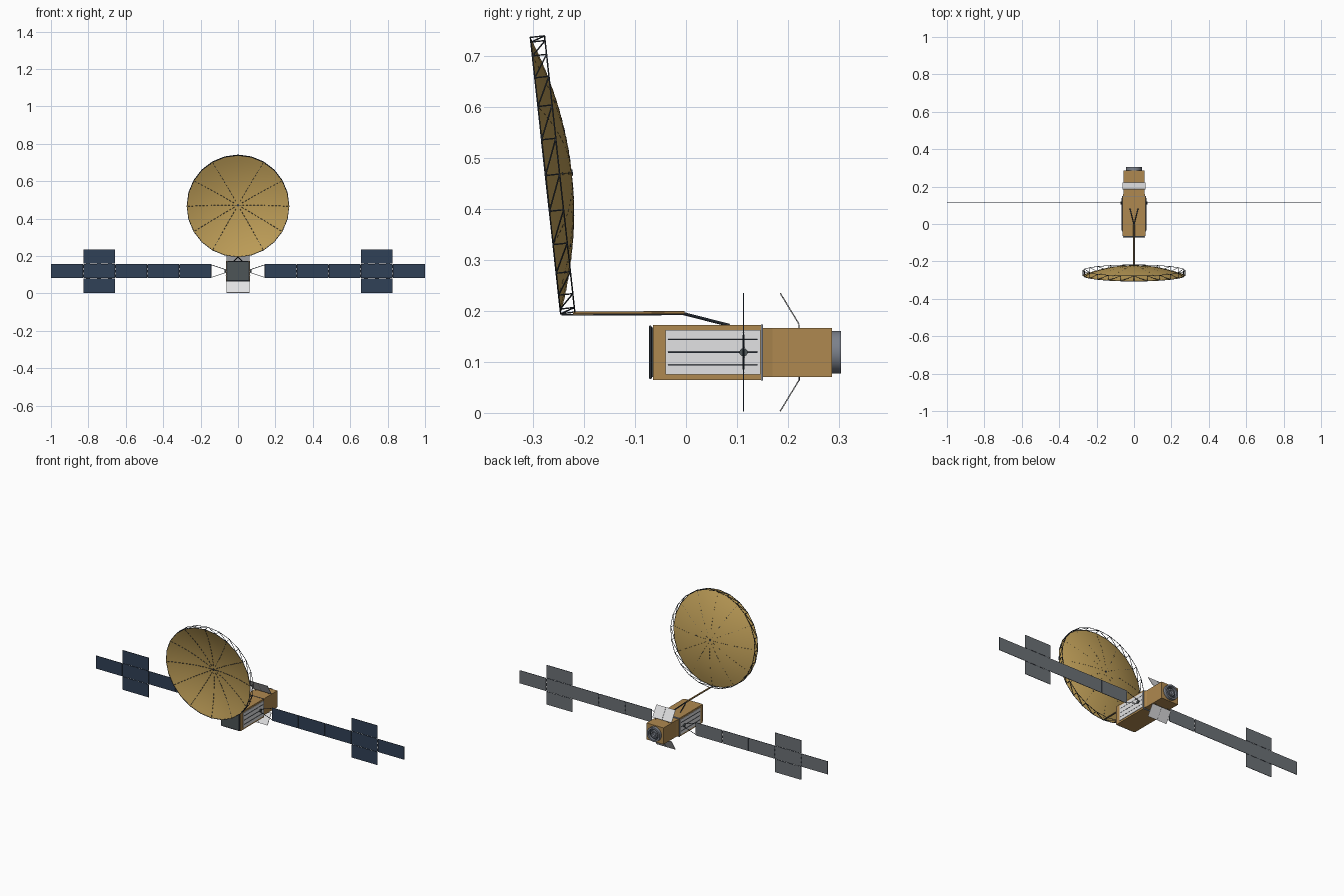
import bpy, bmesh
from math import sin, cos, pi, tau
from mathutils import Vector, Matrix

cube = bpy.data.objects.get("Cube")
if cube:
    bpy.data.objects.remove(cube)


def material(name, rgb):
    m = bpy.data.materials.new(name)
    m.use_nodes = True
    m.diffuse_color = (*rgb, 1)
    bsdf = m.node_tree.nodes["Principled BSDF"]
    bsdf.inputs["Base Color"].default_value = (*rgb, 1)
    bsdf.inputs["Roughness"].default_value = 0.6
    return m


GOLD = material("gold mesh", (0.53, 0.35, 0.1))
FOIL = material("copper foil", (0.43, 0.25, 0.08))
WHITE = material("radiator white", (0.76, 0.76, 0.77))
NAVY = material("solar cell navy", (0.03, 0.052, 0.095))
GREY = material("panel back grey", (0.15, 0.165, 0.18))
DARK = material("strut dark grey", (0.035, 0.045, 0.06))
PLATE = material("front plate grey", (0.075, 0.09, 0.095))
METAL = material("nozzle metal", (0.2, 0.22, 0.26))


def finish(name, bm, *mats):
    bmesh.ops.recalc_face_normals(bm, faces=bm.faces)
    me = bpy.data.meshes.new(name)
    bm.to_mesh(me)
    bm.free()
    for m in mats:
        me.materials.append(m)
    ob = bpy.data.objects.new(name, me)
    bpy.context.collection.objects.link(ob)
    return ob


def smooth(ob):
    bpy.ops.object.select_all(action="DESELECT")
    ob.select_set(True)
    bpy.context.view_layer.objects.active = ob
    bpy.ops.object.shade_smooth_by_angle(angle=0.7)


def add_box(bm, lo, hi):
    lo, hi = Vector(lo), Vector(hi)
    size = hi - lo
    bmesh.ops.create_cube(bm, size=1, matrix=Matrix.Translation((lo + hi) / 2) @ Matrix.Diagonal((*size, 1)))


def box(name, lo, hi, mat):
    bm = bmesh.new()
    add_box(bm, lo, hi)
    return finish(name, bm, mat)


def rods(name, segments, radius, mat, sides=5):
    bm = bmesh.new()
    for a, b in segments:
        a, b = Vector(a), Vector(b)
        d = b - a
        place = Matrix.Translation((a + b) / 2) @ d.to_track_quat("Z", "Y").to_matrix().to_4x4()
        bmesh.ops.create_cone(bm, cap_ends=True, segments=sides, radius1=radius, radius2=radius,
                              depth=d.length, matrix=place)
    return finish(name, bm, mat)


def lathe_y(name, profile, z, mat, steps=32):
    # revolve (radius, y) points about a line along y
    bm = bmesh.new()
    vs = [bm.verts.new((r, y, z)) for r, y in profile]
    es = [bm.edges.new(p) for p in zip(vs, vs[1:])]
    bmesh.ops.spin(bm, geom=vs + es, cent=(0, 0, z), axis=(0, 1, 0), angle=tau, steps=steps)
    bmesh.ops.remove_doubles(bm, verts=bm.verts, dist=1e-5)
    smooth(finish(name, bm, mat))


MID = 0.119   # height of the body axis

# Body: main box, tapered neck and rear box
box("main_body", (-0.062, -0.065, 0.065), (0.062, 0.148, 0.173), FOIL)
bm = bmesh.new()
add_box(bm, (-0.055, 0.145, 0.07), (0.055, 0.287, 0.167))
bmesh.ops.bisect_plane(bm, geom=bm.verts[:] + bm.edges[:] + bm.faces[:],
                       plane_co=(0, 0.17, 0), plane_no=(0, 1, 0))
for v in bm.verts:
    if v.co.y < 0.15:
        v.co.x *= 1.12
finish("rear_body", bm, FOIL)
box("body_collar", (-0.063, 0.147, 0.064), (0.063, 0.151, 0.174), METAL)

# Front plate with a darker rim
box("front_plate", (-0.057, -0.072, 0.07), (0.057, -0.065, 0.168), PLATE)
corners = [(x, -0.07, z) for x, z in ((-0.057, 0.069), (0.057, 0.069), (0.057, 0.169), (-0.057, 0.169))]
rods("front_plate_rim", zip(corners, corners[1:] + corners[:1]), 0.003, DARK, 6)

# Rear nozzle
lathe_y("nozzle_ring", [(0.032, 0.286), (0.042, 0.286), (0.042, 0.304), (0.032, 0.304), (0.032, 0.286)], MID, METAL)
lathe_y("nozzle_floor", [(0, 0.289), (0.033, 0.289)], MID, DARK)
lathe_y("nozzle_core", [(0.023, 0.288), (0.021, 0.3), (0.013, 0.3), (0.011, 0.29), (0, 0.29)], MID, METAL)

for side, s in (("left", 1), ("right", -1)):
    # Side radiator with three pipes
    xs = sorted((s * 0.061, s * 0.065))
    box(side + "_radiator", (xs[0], -0.04, 0.075), (xs[1], 0.146, 0.163), WHITE)
    rods(side + "_radiator_pipes",
         [((s * 0.065, -0.035, MID + k), (s * 0.065, 0.14, MID + k)) for k in (-0.025, 0, 0.025)], 0.0012, DARK)

    # Solar wing: five bays, the fourth with an extra panel above and below
    bm = bmesh.new()
    hinges = []
    y0, half, gap = 0.113, 0.037, 0.0015
    pitch = 0.1715
    for i in range(5):
        x1 = 0.1425 + i * pitch
        x2 = x1 + pitch
        for row in ((-1, 0, 1) if i == 3 else (0,)):
            z = MID + row * 0.078
            a, b = sorted((s * (x1 + gap), s * (x2 - (gap if i < 4 else 0))))
            add_box(bm, (a, y0 - 0.0012, z - half - 0.001), (b, y0 + 0.0012, z + half + 0.001))
            if row:
                zh = MID + row * 0.039
                hinges += [((s * (x1 + pitch * t), y0, zh), (s * (x1 + pitch * (t + 0.12)), y0, zh))
                           for t in (0.1, 0.44, 0.78)]
        if i:
            hinges += [((s * x1, y0, MID + k), (s * x1, y0, MID + k + 0.014)) for k in (-0.032, -0.007, 0.018)]
    bm.normal_update()
    for f in bm.faces:
        f.material_index = 1 if f.normal.y > 0.5 else 0
    finish(side + "_solar_wing", bm, NAVY, GREY)
    rods(side + "_wing_hinges", hinges, 0.0018, DARK)

    # Yoke and drive hub
    rods(side + "_wing_yoke",
         [((s * 0.066, y0, MID + k * 0.008), (s * 0.144, y0, MID + k * 0.034)) for k in (-1, 1)]
         + [((s * 0.143, y0, MID - 0.034), (s * 0.143, y0, MID + 0.034))], 0.0016, DARK)
    rods(side + "_wing_hub", [((s * 0.06, y0, MID), (s * 0.072, y0, MID))], 0.008, PLATE, 16)

# Slanted rear shields above and below, each with a centre seam
for name, s in (("upper", 1), ("lower", -1)):
    inner = Vector((0, 0.222, MID + s * 0.055))
    outer = Vector((0, 0.185, MID + s * 0.116))
    across = Vector((0.062, 0, 0))
    thick = (outer - inner).cross(across).normalized() * 0.001
    bm = bmesh.new()
    layers = [[bm.verts.new(p + t) for p in (inner - across, inner + across, outer + across, outer - across)]
              for t in (-thick, thick)]
    for ring in layers:
        bm.faces.new(ring)
    for i in range(4):
        j = (i + 1) % 4
        bm.faces.new((layers[0][i], layers[0][j], layers[1][j], layers[1][i]))
    finish(name + "_shield", bm, WHITE)
    rods(name + "_shield_seam", [(inner, outer)], 0.0014, GREY)
    rods(name + "_shield_mounts", [((x, 0.222, MID + s * 0.047), inner + Vector((x, 0, 0)))
                                   for x in (-0.04, 0.04)], 0.0015, DARK)

# Reflector frame: u across, v up the rim, n towards the back of the bowl
CENTRE = Vector((0, -0.276, 0.466))
V = Vector((0, -0.109, 0.994))
N = Vector((0, 0.994, 0.109))
R, DEPTH, SIDES = 0.273, 0.052, 24


def dish(r, a, h):
    return CENTRE + Vector((r * cos(a), 0, 0)) + V * (r * sin(a)) + N * h


def bowl(t, a, lift=0):
    return dish(R * t, a, DEPTH * (1 - t * t) + lift)


# Bowl
bm = bmesh.new()
RINGS = 10
tip = bm.verts.new(bowl(0, 0))
prev = None
for k in range(1, RINGS + 1):
    ring = [bm.verts.new(bowl(k / RINGS, tau * i / SIDES)) for i in range(SIDES)]
    for i in range(SIDES):
        j = (i + 1) % SIDES
        bm.faces.new((prev[i], prev[j], ring[j], ring[i]) if prev else (tip, ring[j], ring[i]))
    prev = ring
smooth(finish("reflector_bowl", bm, GOLD))

# Bowl ribs, broken into dashes, and the centre hub
ribs = []
for i in range(12):
    a = tau * i / 12
    ribs += [(bowl(k / 14 + 0.012, a, -0.001), bowl((k + 0.7) / 14, a, -0.001)) for k in range(1, 14)]
rods("reflector_ribs", ribs, 0.0013, DARK, 4)
rods("reflector_hub", [(bowl(0, 0, -0.006), bowl(0, 0, 0.002))], 0.006, DARK, 12)
rods("hub_crossbar", [(bowl(0.07, 0, -0.003), bowl(0.07, pi, -0.003))], 0.002, DARK)
rods("reflector_studs", [(bowl(t, tau * i / 6, -0.001), bowl(t, tau * i / 6, 0.002))
                         for i in range(6) for t in (0.35, 0.6)], 0.0025, DARK, 6)

# Ring truss round the rim
truss = []
for i in range(SIDES):
    a, b = tau * i / SIDES, tau * (i + 1) / SIDES
    f1, f2, b1, b2 = dish(R, a, 0), dish(R, b, 0), dish(R, a, 0.028), dish(R, b, 0.028)
    truss += [(f1, f2), (b1, b2), (f1, b1), (f2, b1) if cos((a + b) / 2) < 0 else (f1, b2)]
rods("reflector_truss", truss, 0.0015, DARK)

# Boom from the truss to the body, with a forked root
rods("reflector_boom", [((0, -0.222, 0.195), (0, -0.003, 0.196))], 0.004, FOIL, 8)
rods("boom_rails", [((x, -0.245, 0.1925), (x, -0.003, 0.193)) for x in (-0.003, 0.003)], 0.0014, DARK)
rods("boom_fork", [((0, -0.005, 0.195), (s * 0.022, 0.085, 0.172)) for s in (-1, 1)], 0.003, DARK, 8)
